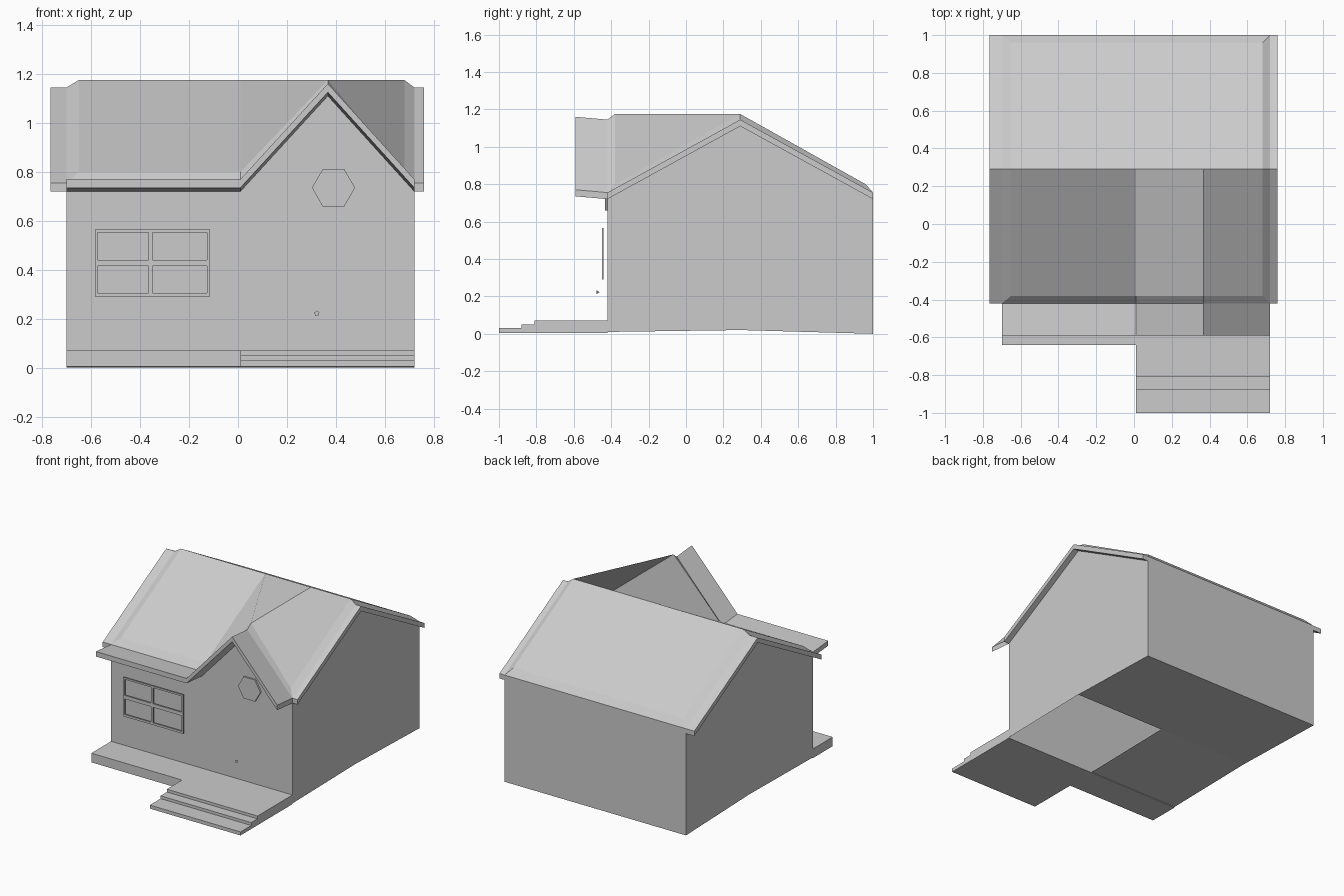
import bpy
from mathutils import Vector
from math import cos, sin, pi

if "Cube" in bpy.data.objects:
    bpy.data.objects.remove(bpy.data.objects["Cube"])

grey = bpy.data.materials.new("plain_grey")
grey.use_nodes = True
grey.diffuse_color = (0.6, 0.6, 0.6, 1)
grey.node_tree.nodes["Principled BSDF"].inputs["Base Color"].default_value = (0.6, 0.6, 0.6, 1)


def build(name, faces):
    """Make an object from faces given as lists of points, sharing equal points."""
    index, polys = {}, []
    for face in faces:
        polys.append([index.setdefault(tuple(round(c, 4) for c in p), len(index)) for p in face])
    mesh = bpy.data.meshes.new(name)
    mesh.from_pydata(list(index), [], polys)
    mesh.materials.append(grey)
    obj = bpy.data.objects.new(name, mesh)
    bpy.context.collection.objects.link(obj)
    return obj


def box_faces(x0, x1, y0, y1, z0, z1):
    low = [Vector((x, y, z0)) for x, y in ((x0, y0), (x1, y0), (x1, y1), (x0, y1))]
    up = Vector((0, 0, z1 - z0))
    sides = [(low[i - 1], low[i], low[i] + up, low[i - 1] + up) for i in range(4)]
    return sides + [low[::-1], [p + up for p in low]]


def strip(a, b):
    """Quads between two rows, split so that a gable peak stays on the crease."""
    quads = []
    for i in range(len(a) - 1):
        q = [a[i], a[i + 1], b[i + 1], b[i]]
        if a[i + 1].z > a[i].z + 0.01:
            q = q[1:] + q[:1]
        quads.append(q)
    return quads


def row(xs, y, zs):
    return [Vector((x, y, z)) for x, z in zip(xs, zs)]


LEFT, RIGHT, FRONT, MID, BACK = -0.70, 0.72, -0.42, 0.29, 1.0
VALLEY, PEAK = 0.01, 0.367
EAVE, RIDGE, THICK = 0.755, 1.145, 0.035

# Roof: outer rows, porch overhang and raised centre panel
xs = [-0.765, LEFT, VALLEY, PEAK, RIGHT, 0.76]
front = row(xs, FRONT, [EAVE, EAVE, EAVE, RIDGE, EAVE, EAVE])
ridge = row(xs, MID, [RIDGE] * 6)
back = row(xs, BACK, [EAVE] * 6)
overhang = [p + Vector((0, -0.17, 0.015)) for p in front[1:5]]
inner_xs = [-0.65, VALLEY, PEAK, 0.68]
in_front = row(inner_xs, -0.38, [0.80, 0.80, 1.175, 0.80])
in_ridge = row(inner_xs, MID, [1.175] * 4)
in_back = row(inner_xs, 0.96, [0.80] * 4)

roof = strip(overhang, front[1:5]) + strip(front[1:5], in_front)
roof += strip(in_front, in_ridge) + strip(in_ridge, in_back) + strip(in_back, back[1:5])
for a, b, ia, ib in ((front, ridge, in_front, in_ridge), (ridge, back, in_ridge, in_back)):
    roof += [(a[0], a[1], b[1], b[0]), (a[1], ia[0], ib[0], b[1])]
    roof += [(ia[3], a[4], b[4], ib[3]), (a[4], a[5], b[5], b[4])]

# Roof underside and edge boards
drop = Vector((0, 0, -THICK))
for q in strip(overhang, front[1:5]) + strip(front, ridge) + strip(ridge, back):
    roof.append([p + drop for p in (q[0], q[3], q[2], q[1])])
outline = front[:2] + overhang + front[4:] + [ridge[5]] + back[::-1] + [ridge[0]]
for i, b in enumerate(outline):
    a = outline[i - 1]
    roof.append((a + drop, b + drop, b, a))
build("roof", roof)

# Walls, with a floor open beneath the front room
top, apex = EAVE - THICK, RIDGE - THICK
walls = [
    [(LEFT, FRONT, 0.01), (RIGHT, FRONT, 0.01), (RIGHT, FRONT, top),
     (PEAK, FRONT, apex), (VALLEY, FRONT, top), (LEFT, FRONT, top)],
    [(RIGHT, BACK, 0), (LEFT, BACK, 0), (LEFT, BACK, top), (RIGHT, BACK, top)],
]
for x, order in ((RIGHT, 1), (LEFT, -1)):
    side = [(x, FRONT, 0.01), (x, MID, 0.02), (x, BACK, 0),
            (x, BACK, top), (x, MID, apex), (x, FRONT, top)]
    walls.append(side[::order])
build("walls", walls)
floor_xs = [LEFT, VALLEY, RIGHT]
f0, f1, f2 = (row(floor_xs, y, [z] * 3) for y, z in ((FRONT, 0.01), (MID, 0.02), (BACK, 0)))
build("floor", [q[::-1] for q in strip(f0, f1)[:1] + strip(f1, f2)])

# Porch and steps
build("porch", box_faces(LEFT, RIGHT, -0.64, FRONT, 0.005, 0.07))
for name, y0, y1, z in (("landing", -0.81, -0.64, 0.07),
                        ("upper_step", -0.88, -0.81, 0.05),
                        ("lower_step", -1.0, -0.88, 0.03)):
    build(name, box_faces(VALLEY, RIGHT, y0, y1, 0.005, z))

# Four-pane window frame standing just off the wall
bars = []
for x0, x1 in ((-0.585, -0.573), (-0.365, -0.35), (-0.127, -0.115)):
    bars += box_faces(x0, x1, -0.45, -0.44, 0.29, 0.565)
for z0, z1 in ((0.29, 0.305), (0.415, 0.44), (0.553, 0.565)):
    for x0, x1 in ((-0.573, -0.365), (-0.35, -0.127)):
        bars += box_faces(x0, x1, -0.45, -0.44, z0, z1)
build("window_frame", bars)


def disc(n, radius, x, y, z, turn=0):
    return [Vector((x + radius * cos(turn + 2 * pi * i / n), y,
                    z + radius * sin(turn + 2 * pi * i / n))) for i in range(n)]


# Six-sided gable window
rim = disc(6, 0.088, 0.39, -0.432, 0.735)
wall_rim = [p + Vector((0, 0.012, 0)) for p in rim]
build("gable_window", [rim] + [(rim[i - 1], wall_rim[i - 1], wall_rim[i], rim[i]) for i in range(6)])

# Door knob
knob = disc(5, 0.011, 0.322, -0.478, 0.222, pi / 2)
tip = Vector((0.322, -0.462, 0.222))
build("door_knob", [knob] + [(knob[i - 1], tip, knob[i]) for i in range(5)])
